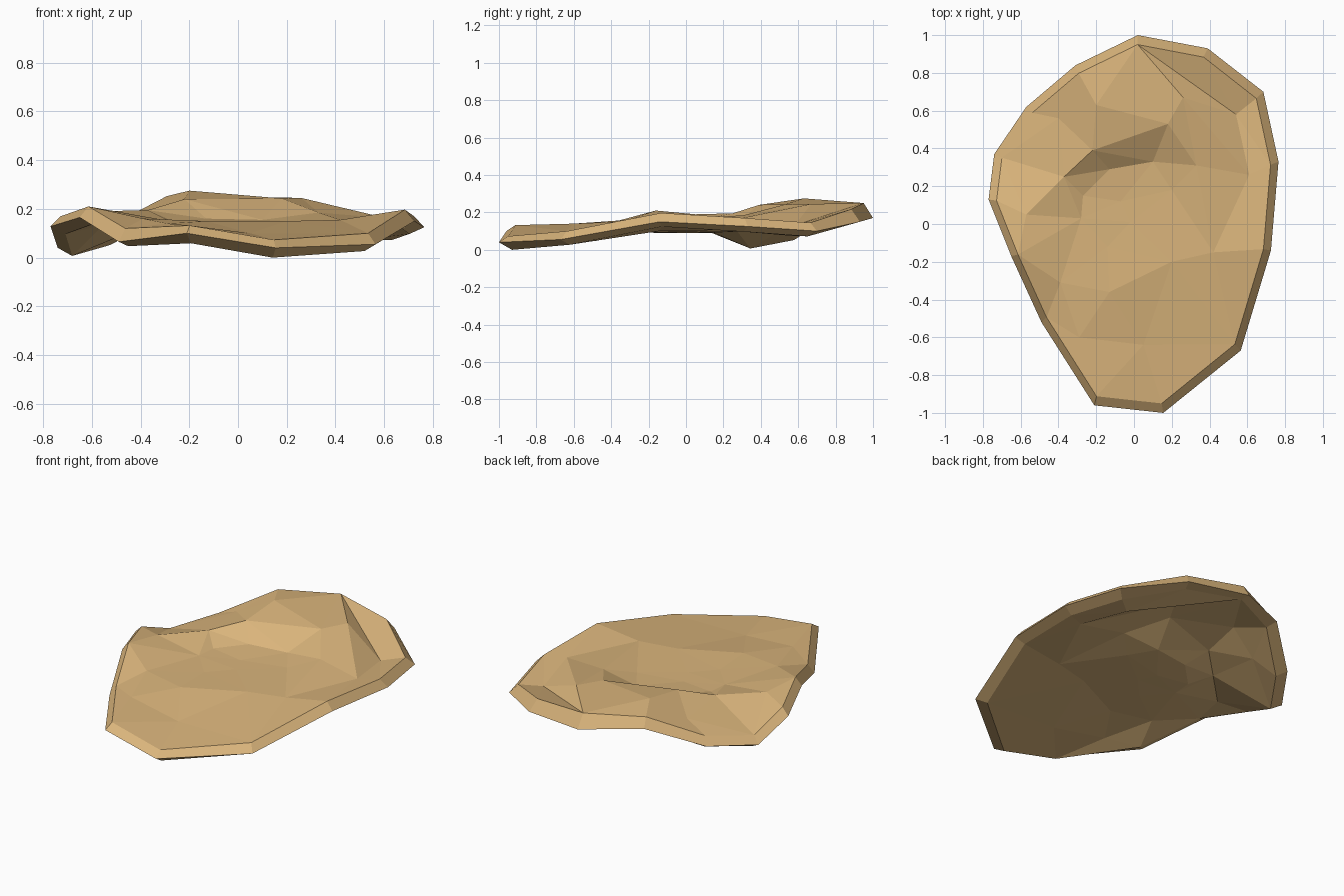
import bpy, bmesh
from mathutils import Vector
from mathutils.geometry import delaunay_2d_cdt

if "Cube" in bpy.data.objects:
    bpy.data.objects.remove(bpy.data.objects["Cube"])

# Widest outline of the chip: x, y, mid-rim height, top-rim height
RIM = [(.02, 1, .17, .25), (.39, .93, .15, .217), (.685, .70, .10, .145),
       (.765, .33, .125, .17), (.725, -.14, .15, .197), (.565, -.67, .055, .10),
       (.155, -1, .04, .073), (-.21, -.96, .10, .132), (-.49, -.52, .065, .12),
       (-.65, -.17, .165, .21), (-.77, .13, .128, .17), (-.74, .37, .04, .08),
       (-.57, .62, .08, .125), (-.31, .84, .20, .252)]
# Bumps and dents of the upper surface
BUMPS = [(-.20, .63, .275), (.26, .67, .245), (.54, .58, .13), (.18, .53, .243),
         (-.22, .39, .24), (.10, .33, .155), (-.13, .29, .16), (-.37, .25, .195),
         (-.07, .12, .145), (-.27, .15, .15), (.20, .18, .15), (.33, .31, .185),
         (.61, .26, .162), (-.57, .05, .19), (-.02, .01, .145), (-.28, .03, .15),
         (-.14, -.12, .145), (.20, -.20, .15), (.42, -.15, .155), (-.13, -.36, .15),
         (-.39, -.31, .16), (-.29, -.60, .14), (.05, -.64, .10), (-.40, .56, .18)]
THICK = .055
n = len(RIM)

# Triangulate the surface, keeping the fold near the right back and the ridge
flat = [Vector((x * .945, y * .95)) for x, y, *_ in RIM] + [Vector(b[:2]) for b in BUMPS]
edges = [(i, (i + 1) % n) for i in range(n)]
edges += [(0, n + 2), (n + 2, n + 12), (n + 3, n + 4), (n + 4, n + 7),
          (n + 1, n + 12), (n + 7, n + 13)]
_, _, tris, orig, _, _ = delaunay_2d_cdt(flat, edges, [], 1, 1e-5)
tris = [[orig[i][0] for i in t] for t in tris]

bm = bmesh.new()
mid = [bm.verts.new((x, y, m)) for x, y, m, t in RIM]
top = [bm.verts.new((x * .945, y * .95, t)) for x, y, m, t in RIM]
top += [bm.verts.new(b) for b in BUMPS]
low = [bm.verts.new((x * .92, y * .93, t - .073)) for x, y, m, t in RIM]
low += [bm.verts.new((x * .97, y * .97, z - THICK)) for x, y, z in BUMPS]

# Upper and lower skins
for t in tris:
    bm.faces.new([top[i] for i in t])
    bm.faces.new([low[i] for i in reversed(t)])
# Two bevelled bands around the edge
for a, b in ((top, mid), (mid, low)):
    for i in range(n):
        j = (i + 1) % n
        bm.faces.new((a[i], b[i], b[j], a[j]))
bmesh.ops.recalc_face_normals(bm, faces=bm.faces)

mesh = bpy.data.meshes.new("chip")
bm.to_mesh(mesh)
bm.free()
mat = bpy.data.materials.new("golden tan")
mat.diffuse_color = (.70, .46, .20, 1)
mat.use_nodes = True
mat.node_tree.nodes["Principled BSDF"].inputs["Base Color"].default_value = mat.diffuse_color
mesh.materials.append(mat)
bpy.context.collection.objects.link(bpy.data.objects.new("chip", mesh))
